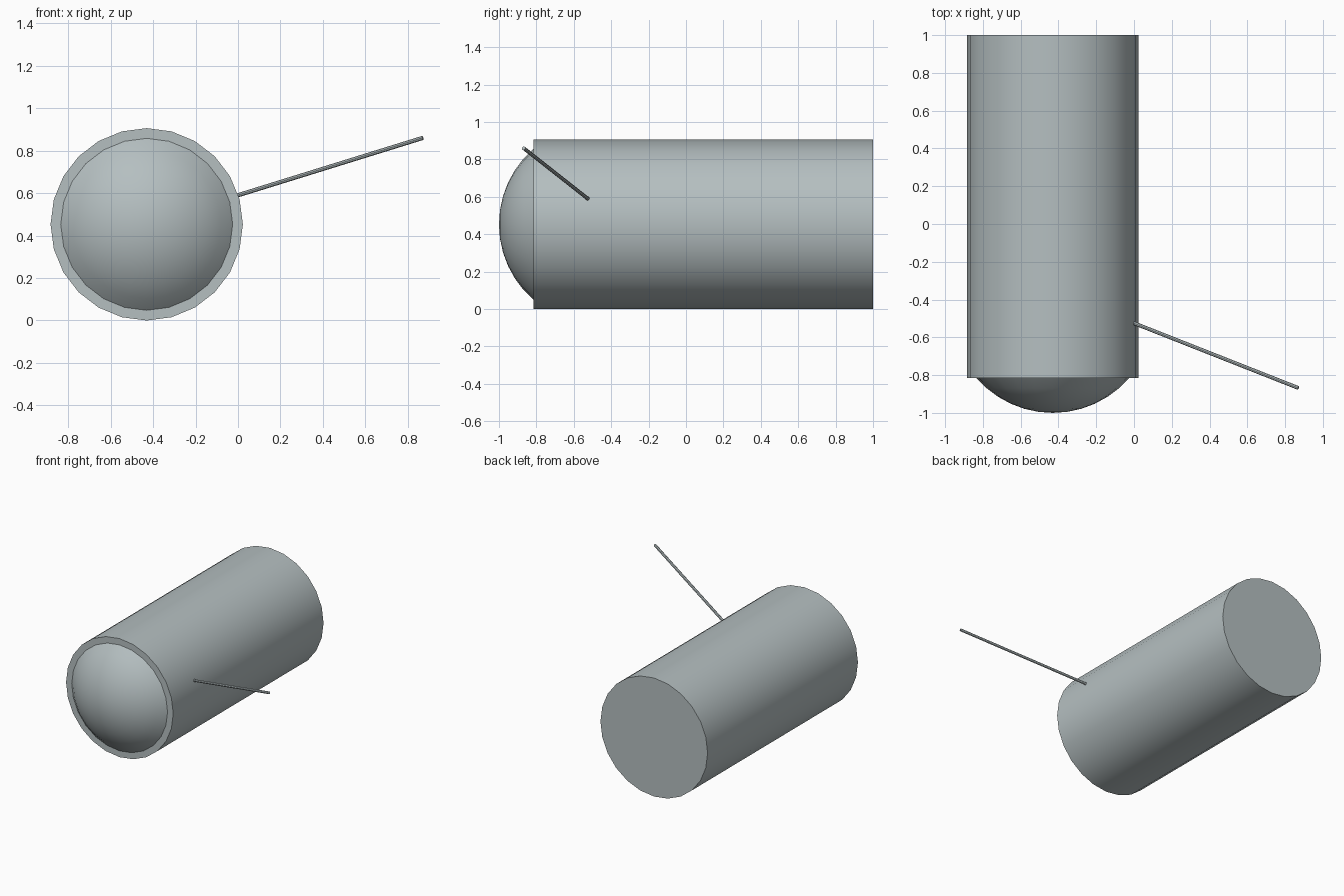
import bpy, bmesh, math
from mathutils import Vector, Matrix

cube = bpy.data.objects.get("Cube")
if cube:
    bpy.data.objects.remove(cube, do_unlink=True)

CX, CZ = -0.43, 0.453      # body axis
BODY_R, DOME_R, ROD_R = 0.453, 0.405, 0.01
FRONT, BACK, TIP = -0.815, 1.0, -1.0
SIDES = 24

grey = bpy.data.materials.new("cool_grey")
grey.use_nodes = True
colour = (0.46, 0.52, 0.53, 1)
grey.diffuse_color = colour
grey.node_tree.nodes["Principled BSDF"].inputs["Base Color"].default_value = colour


def finish(name, bm):
    bmesh.ops.recalc_face_normals(bm, faces=bm.faces)
    mesh = bpy.data.meshes.new(name)
    bm.to_mesh(mesh)
    bm.free()
    mesh.materials.append(grey)
    obj = bpy.data.objects.new(name, mesh)
    bpy.context.collection.objects.link(obj)
    bpy.ops.object.select_all(action='DESELECT')
    obj.select_set(True)
    bpy.context.view_layer.objects.active = obj
    bpy.ops.object.shade_smooth_by_angle(angle=math.radians(35))
    return obj


def cylinder(name, start, end, radius, sides):
    start, end = Vector(start), Vector(end)
    axis = end - start
    turn = axis.to_track_quat('Z', 'Y').to_matrix().to_4x4()
    bm = bmesh.new()
    bmesh.ops.create_cone(bm, cap_ends=True, segments=sides, radius1=radius,
                          radius2=radius, depth=axis.length,
                          matrix=Matrix.Translation((start + end) / 2) @ turn)
    return finish(name, bm)


# Main barrel and the thin side rod
cylinder("barrel", (CX, FRONT, CZ), (CX, BACK, CZ), BODY_R, SIDES)
cylinder("side_rod", (0.0, -0.525, 0.59), (0.87, -0.868, 0.86), ROD_R, 8)

# Shallow spherical dome on the front end, spun from an arc
height = FRONT - TIP
sphere_r = (DOME_R ** 2 + height ** 2) / (2 * height)
half_angle = math.asin(DOME_R / sphere_r)
bm = bmesh.new()
arc = []
for i in range(7):
    a = half_angle * i / 6
    arc.append(bm.verts.new((CX, TIP + sphere_r * (1 - math.cos(a)),
                             CZ + sphere_r * math.sin(a))))
edges = [bm.edges.new(pair) for pair in zip(arc, arc[1:])]
bmesh.ops.spin(bm, geom=arc + edges, cent=(CX, 0, CZ), axis=(0, 1, 0),
               angle=math.tau, steps=SIDES)
bmesh.ops.remove_doubles(bm, verts=bm.verts, dist=0.0005)
rim = [e for e in bm.edges if e.is_boundary]
bmesh.ops.holes_fill(bm, edges=rim, sides=0)
finish("front_dome", bm)
